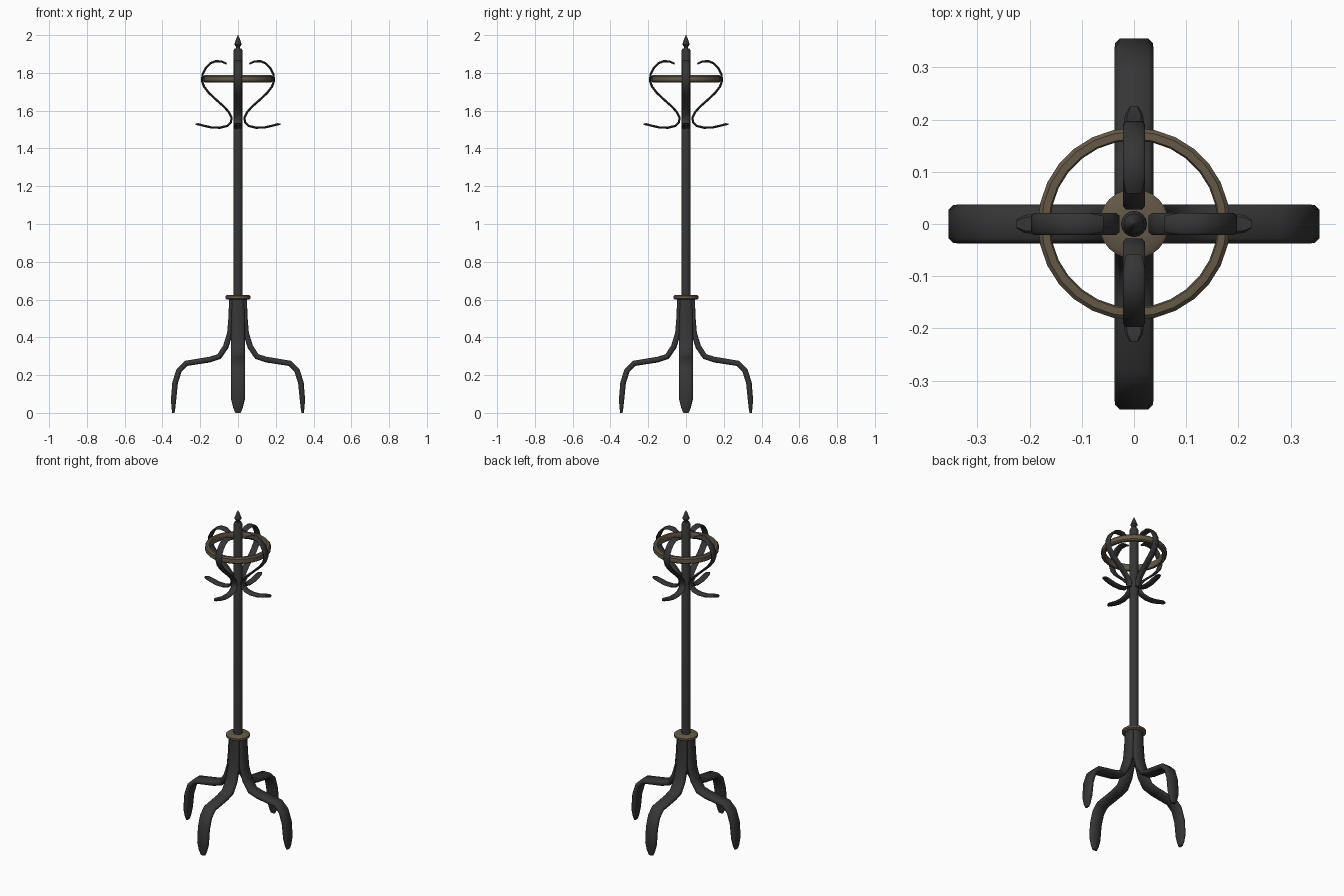
import bpy, bmesh, math
from mathutils import Vector, Matrix

if "Cube" in bpy.data.objects:
    bpy.data.objects.remove(bpy.data.objects["Cube"])


def material(name, rgb):
    m = bpy.data.materials.new(name)
    m.diffuse_color = (*rgb, 1)
    m.use_nodes = True
    m.node_tree.nodes["Principled BSDF"].inputs["Base Color"].default_value = m.diffuse_color
    return m


IRON = material("black iron", (0.036, 0.036, 0.037))
BRONZE = material("aged bronze", (0.125, 0.098, 0.064))


def finish(bm, name, mat, angle=40):
    bmesh.ops.remove_doubles(bm, verts=bm.verts, dist=1e-5)
    bmesh.ops.recalc_face_normals(bm, faces=bm.faces)
    me = bpy.data.meshes.new(name)
    bm.to_mesh(me)
    bm.free()
    me.materials.append(mat)
    ob = bpy.data.objects.new(name, me)
    bpy.context.collection.objects.link(ob)
    bpy.ops.object.select_all(action='DESELECT')
    ob.select_set(True)
    bpy.context.view_layer.objects.active = ob
    bpy.ops.object.shade_smooth_by_angle(angle=math.radians(angle))
    return ob


def lathe(name, profile, sides, mat, closed=False):
    """Spin (radius, z) points about the z axis."""
    bm = bmesh.new()
    rings = [[bm.verts.new((r * math.cos(math.tau * i / sides), r * math.sin(math.tau * i / sides), z))
              for i in range(sides)] for r, z in profile]
    pairs = list(zip(rings, rings[1:]))
    if closed:
        pairs.append((rings[-1], rings[0]))
    else:
        bm.faces.new(rings[0])
        bm.faces.new(rings[-1])
    for a, b in pairs:
        for i in range(sides):
            j = (i + 1) % sides
            bm.faces.new((a[i], a[j], b[j], b[i]))
    return finish(bm, name, mat)


def strap(name, path, section, mat, turn):
    """Sweep a flat section along (x, z, half width, half thickness) points, turned about z."""
    bm = bmesh.new()
    pts = [Vector((p[0], 0, p[1])) for p in path]
    rings = []
    for k, p in enumerate(pts):
        d_in = (p - pts[k - 1]).normalized() if k else None
        d_out = (pts[k + 1] - p).normalized() if k < len(pts) - 1 else None
        t = ((d_in or d_out) + (d_out or d_in)).normalized()
        n = Vector((t.z, 0, -t.x))
        hw, ht = path[k][2:]
        rings.append([bm.verts.new(p + Vector((0, u * hw, 0)) + n * v * ht) for u, v in section])
    for a, b in zip(rings, rings[1:]):
        for i in range(len(section)):
            j = (i + 1) % len(section)
            bm.faces.new((a[i], a[j], b[j], b[i]))
    bm.faces.new(rings[0])
    bm.faces.new(rings[-1])
    bm.transform(Matrix.Rotation(turn, 4, 'Z'))
    return finish(bm, name, mat, 50)


# central pole with chamfered top
lathe("pole", [(0.025, 0.5), (0.025, 1.915), (0.018, 1.93)], 16, IRON)

# pointed finial
lathe("finial", [(0.012, 1.925), (0.010, 1.938), (0.020, 1.95), (0.017, 1.96),
                 (0.008, 1.985), (0.001, 2.0)], 16, IRON)

# bronze collar above the legs
lathe("collar", [(0.058, 0.6), (0.067, 0.606), (0.067, 0.618), (0.058, 0.625), (0.026, 0.625)], 24, BRONZE)

# bronze hoop inside the hooks
lathe("hoop", [(0.163, 1.75), (0.177, 1.75), (0.184, 1.757), (0.184, 1.782), (0.177, 1.789),
               (0.163, 1.789), (0.160, 1.785), (0.160, 1.754)], 28, BRONZE, True)

# legs: thick rounded straps
leg_section = [(-1, -0.4), (-0.75, -1), (0.75, -1), (1, -0.4), (1, 0.4), (0.75, 1), (-0.75, 1), (-1, 0.4)]
leg_path = [(0.032, 0.605, 0.031, 0.015), (0.036, 0.5, 0.035, 0.015), (0.043, 0.42, 0.037, 0.015),
            (0.065, 0.35, 0.037, 0.015), (0.10, 0.298, 0.037, 0.015), (0.15, 0.282, 0.037, 0.015),
            (0.275, 0.262, 0.037, 0.015), (0.312, 0.225, 0.037, 0.015), (0.333, 0.16, 0.037, 0.015),
            (0.341, 0.07, 0.036, 0.014), (0.342, 0.025, 0.025, 0.010), (0.342, 0.0, 0.014, 0.006)]

# coat hooks: thin S-shaped straps
hook_section = [(-1, 0), (-0.75, -1), (0.75, -1), (1, 0), (0.75, 1), (-0.75, 1)]
hook_xz = [(0.06, 1.848), (0.085, 1.86), (0.118, 1.862), (0.145, 1.852), (0.17, 1.826), (0.187, 1.793),
           (0.191, 1.76), (0.18, 1.728), (0.155, 1.695), (0.118, 1.66), (0.075, 1.622), (0.048, 1.592),
           (0.034, 1.562), (0.038, 1.537), (0.058, 1.519), (0.095, 1.51), (0.14, 1.511), (0.18, 1.52),
           (0.21, 1.528), (0.225, 1.528)]
hook_path = [(x, z, 0.021, 0.006) for x, z in hook_xz]
hook_path[0] = (*hook_xz[0], 0.016, 0.004)
hook_path[-2] = (*hook_xz[-2], 0.017, 0.006)
hook_path[-1] = (*hook_xz[-1], 0.008, 0.004)

for i, side in enumerate(("right", "back", "left", "front")):
    strap(side + "_leg", leg_path, leg_section, IRON, i * math.pi / 2)
    strap(side + "_hook", hook_path, hook_section, IRON, i * math.pi / 2)
